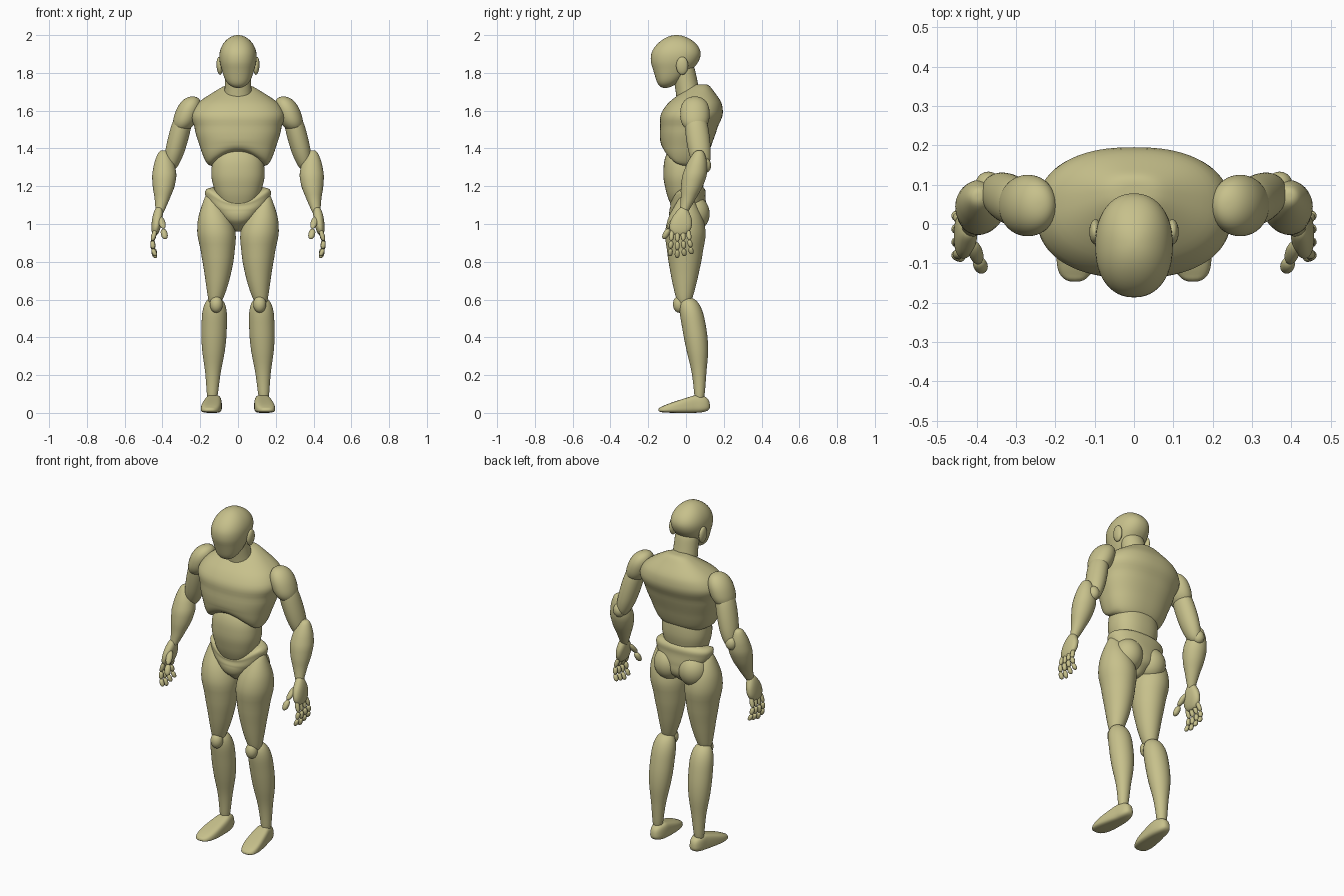
import bpy
import bmesh
from math import cos, sin, pi, radians, copysign
from mathutils import Vector

if "Cube" in bpy.data.objects:
    bpy.data.objects.remove(bpy.data.objects["Cube"], do_unlink=True)

clay = bpy.data.materials.new("khaki_clay")
clay.use_nodes = True
clay.diffuse_color = (0.57, 0.53, 0.26, 1)
clay.node_tree.nodes["Principled BSDF"].inputs["Base Color"].default_value = clay.diffuse_color


def clamp(value):
    return min(1, max(0, value))


def sample(values, t):
    """Smoothly interpolate evenly spaced values along t from start to end."""
    if len(values) == 1:
        return values[0]
    last = len(values) - 1
    i = min(int(t * last), last - 1)
    f = t * last - i
    a, b, c, d = (values[min(last, max(0, k))] for k in range(i - 1, i + 3))
    blend = f * f * (3 - 2 * f)
    return (b + (c - a) / 2 * f) * (1 - blend) + (c - (d - b) / 2 * (1 - f)) * blend


def round_off(u, power):
    """Superellipse profile: full in the middle, closing at the ends."""
    return (1 - abs(u) ** power) ** (1 / power)


def form(name, start, end, widths, depth=(1,), bow=(0, 0, 0), side=1,
         ends=3, square=2, shape=None, rings=28, sides=48):
    """Rounded body of oval rings between two points.

    widths are half widths along the body, depth is the depth to width ratio,
    bow bends the middle, ends and square set how boxy the outline is."""
    bm = bmesh.new()
    start, end, bow = Vector(start), Vector(end), Vector(bow)
    loops = []
    for k in range(rings + 1):
        u = -cos(pi * k / rings) * 0.999
        t = (u + 1) / 2
        centre = start.lerp(end, t) + bow * (1 - u * u)
        width = sample(widths, t) * round_off(u, ends)
        loop = []
        for n in range(sides):
            angle = 2 * pi * n / sides
            across, along = (copysign(abs(f) ** (2 / square), f) for f in (cos(angle), sin(angle)))
            co = centre + Vector((across * width, along * width * sample(depth, t), 0))
            if shape:
                co = shape(co)
            co.x *= side
            loop.append(bm.verts.new(co))
        loops.append(loop)
    for low, high in zip(loops, loops[1:]):
        for n in range(sides):
            m = (n + 1) % sides
            bm.faces.new((low[n], low[m], high[m], high[n]))
    bm.faces.new(loops[0])
    bm.faces.new(loops[-1])
    bmesh.ops.recalc_face_normals(bm, faces=bm.faces)

    mesh = bpy.data.meshes.new(name)
    bm.to_mesh(mesh)
    bm.free()
    mesh.materials.append(clay)
    obj = bpy.data.objects.new(name, mesh)
    bpy.context.collection.objects.link(obj)
    bpy.ops.object.select_all(action="DESELECT")
    obj.select_set(True)
    bpy.context.view_layer.objects.active = obj
    bpy.ops.object.shade_smooth_by_angle(angle=radians(50))


def front_bump(co):
    """Strength of a central bump on the front of the trunk."""
    return max(0, 1 - (co.x / 0.16) ** 2) * clamp(0.4 - co.y * 8)


def rib_arch(co):
    # raise the lower front edge of the rib cage
    co.z += 0.09 * front_bump(co) * clamp((1.44 - co.z) / 0.14)
    return co


def hip_dip(co):
    # lower the front rim of the pelvis
    co.z -= 0.07 * front_bump(co) * clamp((co.z - 1.06) / 0.12)
    return co


def foot_slope(co):
    # slope the instep down to wider toes that turn outwards
    toe = clamp((0.05 - co.y) / 0.18)
    co.z *= 1 - 0.6 * toe
    co.x += 0.02 * toe + (co.x - 0.13) * 0.3 * toe
    return co


# Head and neck
form("head", (0, -.11, 1.72), (0, -.05, 2), (.1, .09, .097, .105, .105), (.9, 1.3, 1.25),
     bow=(0, .02, 0), ends=2, square=2.2)
form("neck", (0, .03, 1.6), (0, -.02, 1.85), (.08, .07, .07), (.9,), ends=6)

# Trunk
form("chest", (0, -.01, 1.28), (0, .08, 1.74), (.19, .2, .23, .23, .11), (.66,),
     bow=(0, -.02, 0), ends=4, square=2.35, shape=rib_arch, rings=40, sides=80)
form("abdomen", (0, -.01, 1.06), (0, -.01, 1.42), (.09, .125, .14, .12), (.78,),
     ends=4, square=2.3)
form("pelvis", (0, .01, .96), (0, .01, 1.21), (.04, .09, .14, .18, .22), (1.4, .7, .55),
     square=2.2, shape=hip_dip, rings=40, sides=80)

for label, s in (("left", 1), ("right", -1)):
    form(label + "_ear", (.095, -.02, 1.79), (.1, -.02, 1.885), (.016,), (2,), side=s, ends=2)
    form(label + "_buttock", (.08, .04, .96), (.08, .04, 1.15), (.085,), side=s, ends=2)

    # Leg
    form(label + "_thigh", (.125, -.01, .56), (.15, 0, 1.16), (.06, .07, .09, .1, .06), (1.06,),
         bow=(-.03, 0, 0), side=s, ends=2.5)
    form(label + "_kneecap", (.115, -.035, .53), (.115, -.035, .62), (.034,), side=s, ends=2)
    form(label + "_shin", (.137, .07, .05), (.122, .01, .61), (.04, .04, .06, .07, .08), (.95,),
         bow=(0, .02, 0), side=s)
    form(label + "_foot", (.13, -.01, 0), (.13, -.01, .095), (.046, .046, .042), (2.95,),
         side=s, ends=4, square=2.6, shape=foot_slope)

    # Arm
    form(label + "_shoulder", (.3, .047, 1.49), (.24, .047, 1.675), (.065,), (1.2,),
         side=s, ends=2.3)
    form(label + "_upper_arm", (.36, .085, 1.28), (.28, .045, 1.6), (.045, .052, .055, .055),
         (1.15,), side=s)
    form(label + "_elbow", (.37, .1, 1.27), (.37, .1, 1.35), (.033,), side=s, ends=2)
    form(label + "_forearm", (.42, -.02, 1.04), (.395, .07, 1.39), (.03, .04, .06, .06, .045),
         bow=(-.015, .01, 0), side=s)

    # Hand
    form(label + "_palm", (.44, -.035, .94), (.418, -.015, 1.09), (.022, .027, .025),
         (2.5, 2.1, 1.2), side=s, square=2.3)
    for i, finger in enumerate(("index", "middle", "ring", "little")):
        root = Vector((.438, -.073 + i * .028, .97))
        tip = Vector((.438, root.y + (i - 1.2) * .01, .82 + abs(i - 1) * .01))
        joints = [root.lerp(tip, t) + Vector((.015 * sin(pi * t), 0, 0)) for t in (0, .42, .72, 1)]
        for bone, (a, b) in enumerate(zip(joints, joints[1:]), 1):
            form(f"{label}_{finger}_bone_{bone}", a, b, (.013,), side=s, ends=2.5,
                 rings=10, sides=16)
    thumb = [Vector(p) for p in ((.41, -.05, 1.04), (.395, -.095, .975), (.386, -.115, .92))]
    for bone, (a, b) in enumerate(zip(thumb, thumb[1:]), 1):
        form(f"{label}_thumb_bone_{bone}", a, b, (.018,), side=s, ends=2.3, rings=10, sides=16)
